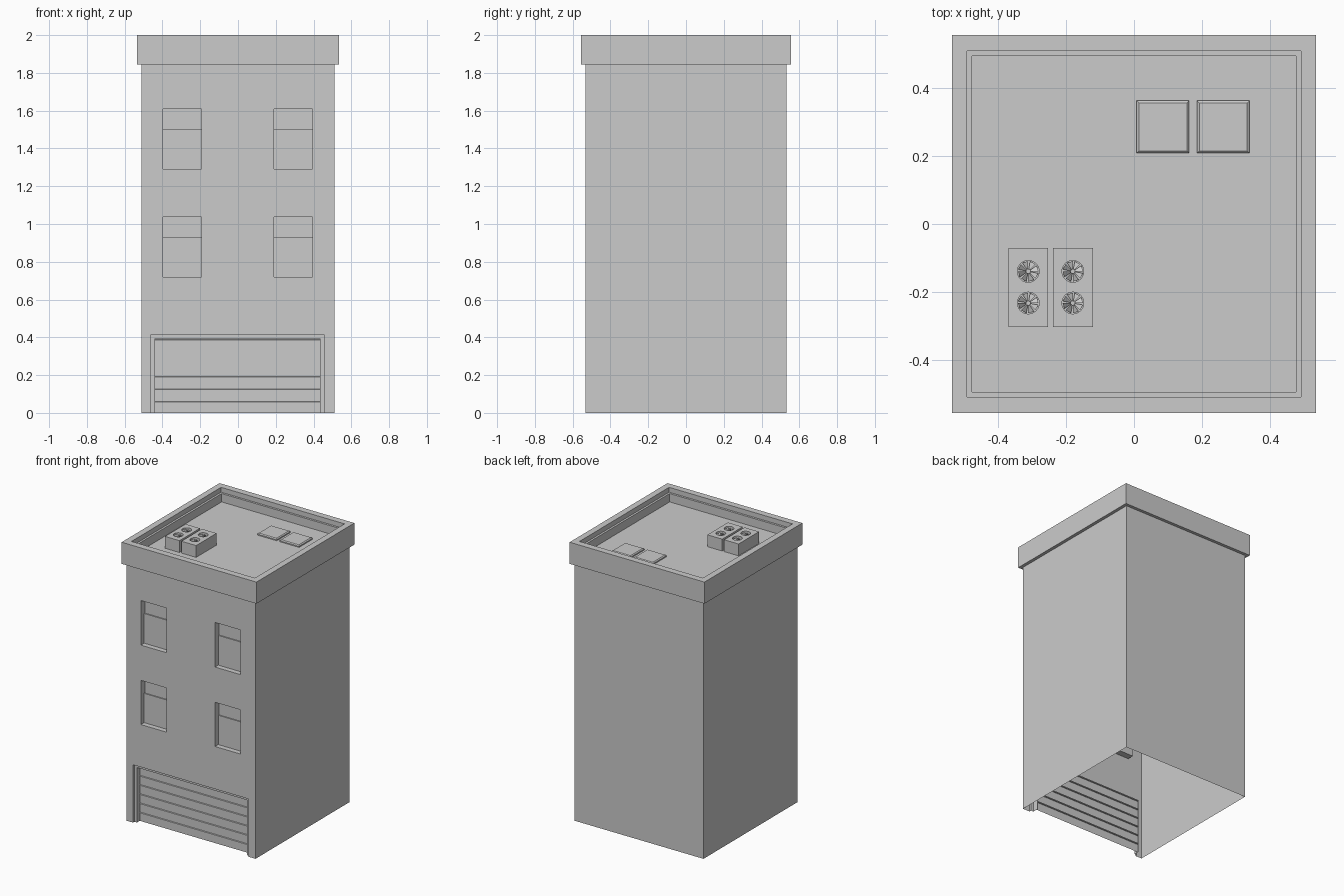
import bpy, bmesh, math

if "Cube" in bpy.data.objects:
    bpy.data.objects.remove(bpy.data.objects["Cube"])

BX, BY = 0.512, 0.533          # body half sizes
DECK = 1.905                   # roof deck height


def finish(bm, name):
    bmesh.ops.remove_doubles(bm, verts=bm.verts[:], dist=1e-5)
    bmesh.ops.recalc_face_normals(bm, faces=bm.faces[:])
    me = bpy.data.meshes.new(name)
    bm.to_mesh(me)
    bm.free()
    ob = bpy.data.objects.new(name, me)
    bpy.context.collection.objects.link(ob)
    return ob


def quad(bm, *pts):
    return bm.faces.new([bm.verts.new(p) for p in pts])


def loft(bm, loops, closed=True):
    """Bridge consecutive point loops with quads."""
    for a, b in zip(loops, loops[1:]):
        n = len(a)
        for i in range(n if closed else n - 1):
            j = (i + 1) % n
            quad(bm, a[i], a[j], b[j], b[i])


def rect(hx, hy, z, cx=0, cy=0):
    return [(cx - hx, cy - hy, z), (cx + hx, cy - hy, z),
            (cx + hx, cy + hy, z), (cx - hx, cy + hy, z)]


def box(name, x0, x1, y0, y1, z0, z1):
    bm = bmesh.new()
    c, h = ((x0 + x1) / 2, (y0 + y1) / 2), ((x1 - x0) / 2, (y1 - y0) / 2)
    lo, hi = rect(*h, z0, *c), rect(*h, z1, *c)
    loft(bm, [lo, hi])
    quad(bm, *lo)
    quad(bm, *hi)
    return finish(bm, name)


# Body: thin walls open at the bottom, front wall with openings
windows = [(x, x + 0.204, z0, z1) for x in (-0.398, 0.191)
           for z0, z1 in ((0.72, 1.037), (1.29, 1.61))]
garage = (-0.46, 0.455, 0, 0.415)
holes = windows + [garage]
xs = sorted({-BX, BX} | {v for h in holes for v in h[:2]})
zs = sorted({0, 1.845} | {v for h in holes for v in h[2:]})
bm = bmesh.new()
for x0, x1 in zip(xs, xs[1:]):
    for z0, z1 in zip(zs, zs[1:]):
        mx, mz = (x0 + x1) / 2, (z0 + z1) / 2
        if not any(h[0] < mx < h[1] and h[2] < mz < h[3] for h in holes):
            quad(bm, (x0, -BY, z0), (x1, -BY, z0), (x1, -BY, z1), (x0, -BY, z1))
side = [(BX, -BY), (BX, BY), (-BX, BY), (-BX, -BY)]
loft(bm, [[(x, y, z) for x, y in side] for z in (0, 1.845)], closed=False)

# Window recesses
for x0, x1, z0, z1 in windows:
    loops = [[(x0, y, z0), (x1, y, z0), (x1, y, z1), (x0, y, z1)]
             for y in (-BY, -BY + 0.045)]
    loft(bm, loops)
    quad(bm, *loops[1])

# Stepped garage surround
x0, x1, _, z1 = garage
loft(bm, [[(x0 + i, -BY + d, 0), (x0 + i, -BY + d, z1 - i),
           (x1 - i, -BY + d, z1 - i), (x1 - i, -BY + d, 0)]
          for i, d in ((0, 0), (0, 0.015), (0.02, 0.015), (0.02, 0.055))], closed=False)
finish(bm, "building_walls")

# Lower window sashes
for x0, x1, z0, z1 in windows:
    box("lower_sash", x0, x1, -BY + 0.037, -BY + 0.046, z0, z1 - 0.107)

# Slatted garage door
n, h = 6, 0.395 / 6
prof = []
for i in range(n):
    prof += [(-BY + 0.048, i * h), (-BY + 0.048, (i + 1) * h - 0.008),
             (-BY + 0.055, (i + 1) * h - 0.006), (-BY + 0.055, (i + 1) * h)]
bm = bmesh.new()
loft(bm, [[(x, y, z) for y, z in prof] for x in (-0.44, 0.435)], closed=False)
door = finish(bm, "garage_door")
if door.data.polygons[0].normal.y > 0:
    door.data.flip_normals()

# Cornice, parapet and roof deck
bm = bmesh.new()
rings = [rect(*r) for r in ((BX, BY, 1.845), (0.535, 0.555, 1.845), (0.535, 0.555, 2),
                            (0.49, 0.508, 2), (0.49, 0.508, 1.965),
                            (0.475, 0.493, 1.965), (0.475, 0.493, DECK))]
loft(bm, rings)
quad(bm, *rings[-1])
finish(bm, "parapet_and_roof")

# Skylights
for cx in (0.085, 0.262):
    bm = bmesh.new()
    rings = [rect(s, s, z, cx, 0.285) for s, z in
             ((0.077, DECK), (0.077, DECK + 0.008), (0.07, DECK + 0.014))]
    loft(bm, rings)
    quad(bm, *rings[-1])
    finish(bm, "skylight")

# Rooftop cooling units with fan wells and blades
TOP, R, SEG = 1.99, 0.032, 24
for x0, x1 in ((-0.368, -0.253), (-0.238, -0.121)):
    unit = box("cooling_unit", x0, x1, -0.302, -0.07, DECK, TOP)
    cx = (x0 + x1) / 2
    for cy in (-0.139, -0.232):
        bm = bmesh.new()
        bmesh.ops.create_cone(bm, cap_ends=True, segments=SEG, radius1=R, radius2=R, depth=0.06)
        cut = finish(bm, "fan_cutter")
        cut.location = (cx, cy, TOP)
        cut.hide_render = True
        cut.hide_set(True)
        m = unit.modifiers.new("fan_well", "BOOLEAN")
        m.operation, m.object, m.solver = "DIFFERENCE", cut, "EXACT"
        # eight tilted blades around a hub
        bm = bmesh.new()
        for k in range(8):
            a, b = k * math.pi / 4, k * math.pi / 4 + 0.6
            p = lambda r, t, z: (cx + r * math.cos(t), cy + r * math.sin(t), z)
            quad(bm, p(0.006, a, TOP - 0.008), p(0.03, a, TOP - 0.008),
                 p(0.03, b, TOP - 0.016), p(0.006, b, TOP - 0.016))
        finish(bm, "fan_blades")
        bm = bmesh.new()
        bmesh.ops.create_cone(bm, cap_ends=True, segments=12, radius1=0.007,
                              radius2=0.007, depth=0.024)
        finish(bm, "fan_hub").location = (cx, cy, TOP - 0.018)
